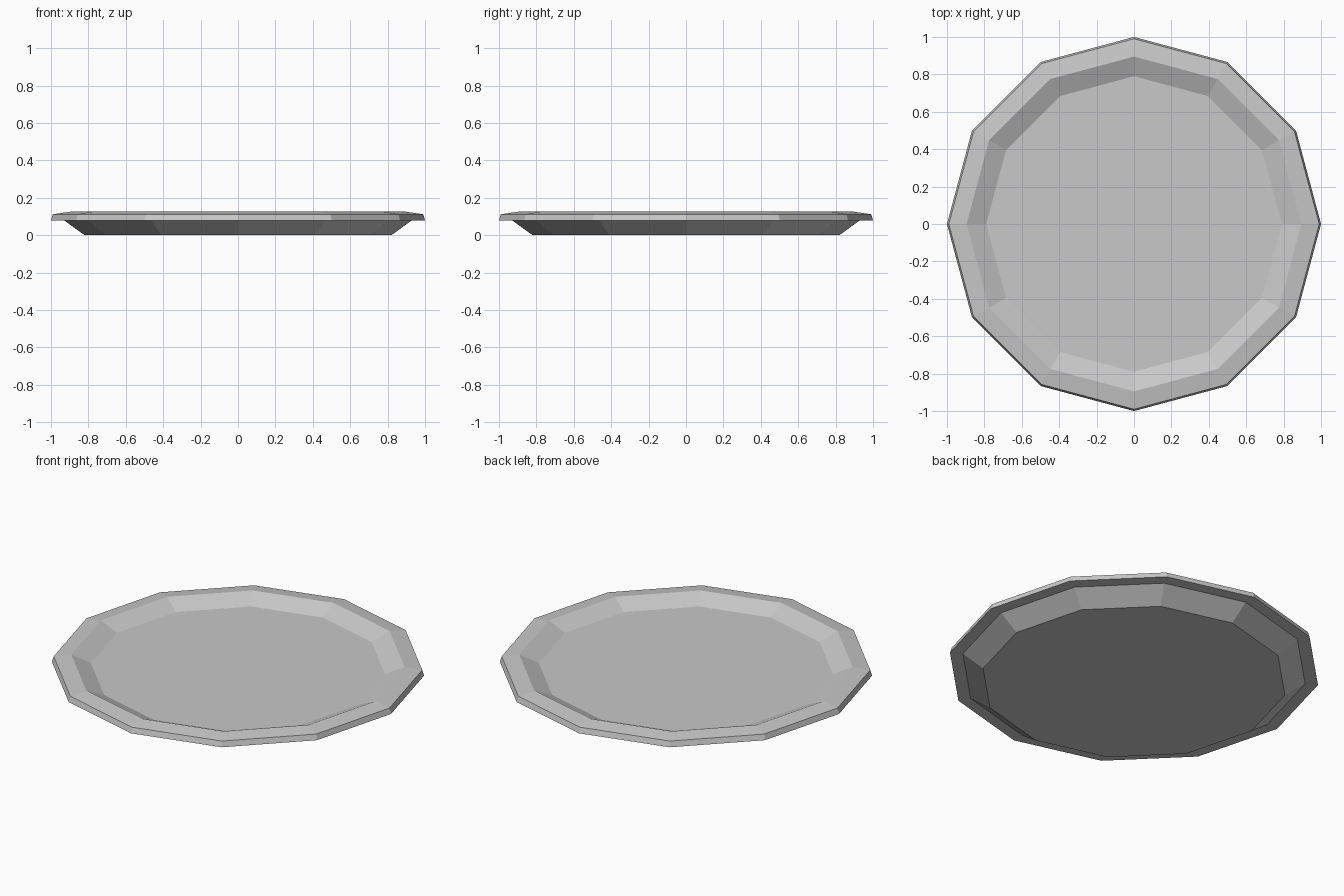
import bpy
import bmesh
from math import cos, sin, tau

if "Cube" in bpy.data.objects:
    bpy.data.objects.remove(bpy.data.objects["Cube"])

SIDES = 12

# Single ceramic colour
ceramic = bpy.data.materials.new("light grey ceramic")
ceramic.use_nodes = True
colour = (0.58, 0.58, 0.58, 1.0)
ceramic.diffuse_color = colour
ceramic.node_tree.nodes["Principled BSDF"].inputs["Base Color"].default_value = colour

# Plate cross-section (radius, height), from foot edge around the rim to the inner floor
profile = [
    (0.82, 0.0),     # foot edge
    (0.93, 0.08),    # top of the outer slope
    (1.0, 0.08),     # lower rim edge
    (0.99, 0.112),   # upper rim edge
    (0.895, 0.126),  # inner rim edge
    (0.79, 0.08),    # inner floor edge
]

bm = bmesh.new()
rings = [
    [bm.verts.new((r * cos(tau * i / SIDES), r * sin(tau * i / SIDES), z))
     for i in range(SIDES)]
    for r, z in profile
]

# Bands between neighbouring rings
for low, high in zip(rings, rings[1:]):
    for i in range(SIDES):
        j = (i + 1) % SIDES
        bm.faces.new((low[i], low[j], high[j], high[i]))

# Underside and inner floor
bm.faces.new(rings[0][::-1])
bm.faces.new(rings[-1])
bmesh.ops.recalc_face_normals(bm, faces=bm.faces)

mesh = bpy.data.meshes.new("plate")
bm.to_mesh(mesh)
bm.free()
mesh.materials.append(ceramic)
plate = bpy.data.objects.new("plate", mesh)
bpy.context.collection.objects.link(plate)
